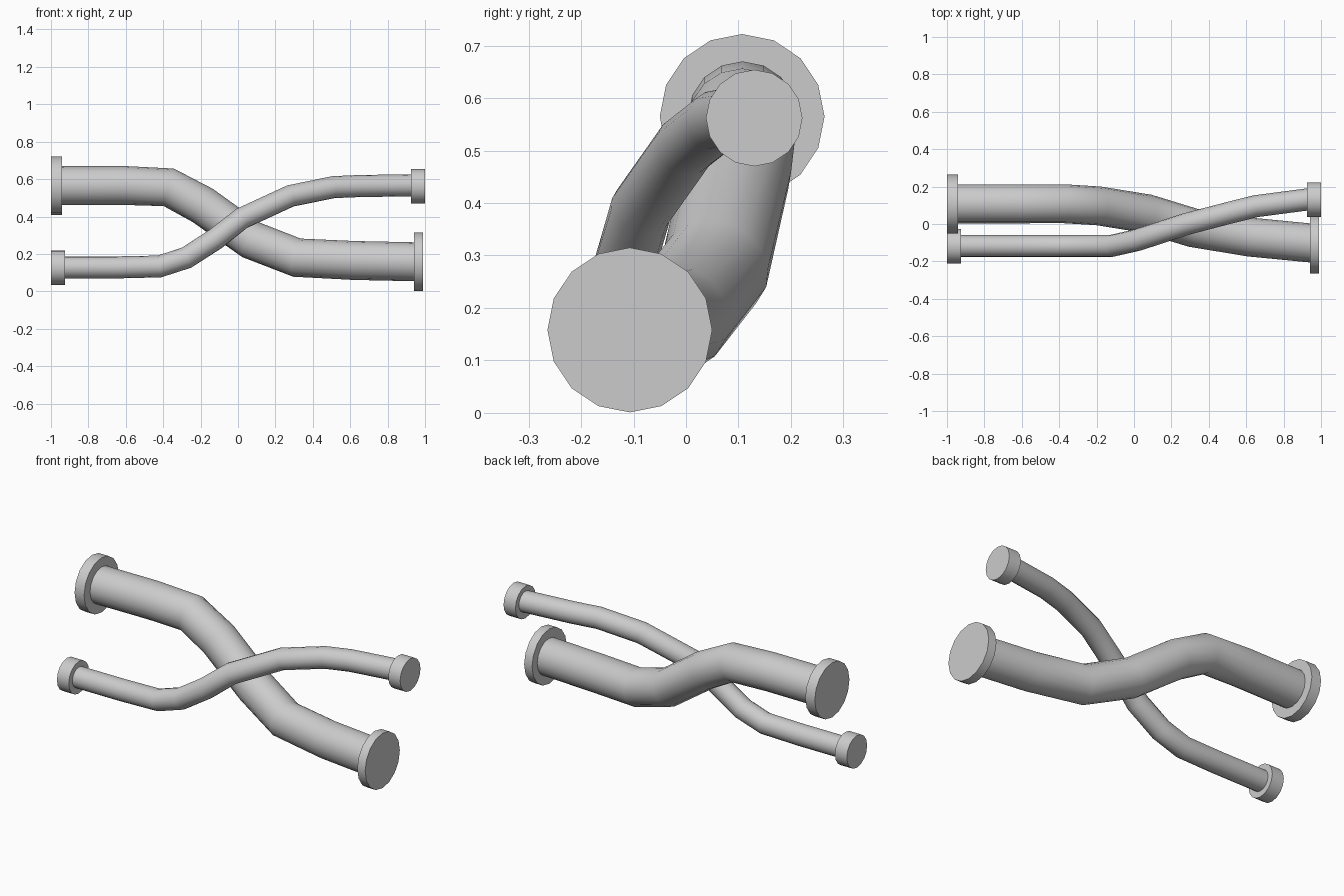
import bpy, bmesh, math
from mathutils import Vector

cube = bpy.data.objects.get("Cube")
if cube:
    bpy.data.objects.remove(cube, do_unlink=True)

SIDES = 16
metal = bpy.data.materials.new("grey_metal")
metal.use_nodes = True
GREY = (0.6, 0.6, 0.6, 1)
metal.diffuse_color = GREY
metal.node_tree.nodes["Principled BSDF"].inputs["Base Color"].default_value = GREY


def sweep(name, path, radius):
    """Sweep a round section along a path and close both ends."""
    points = [Vector(p) for p in path]
    bm = bmesh.new()
    rings = []
    for i, point in enumerate(points):
        # The section faces the average of its two neighbouring directions
        before = (point - points[i - 1]).normalized() if i else Vector()
        after = (points[i + 1] - point).normalized() if i + 1 < len(points) else Vector()
        tangent = (before + after).normalized()
        side = tangent.cross(Vector((0, 0, 1))).normalized()
        up = side.cross(tangent)
        ring = []
        for k in range(SIDES):
            a = math.tau * k / SIDES
            ring.append(bm.verts.new(point + radius * (math.cos(a) * up + math.sin(a) * side)))
        rings.append(ring)
    for r, s in zip(rings, rings[1:]):
        for k in range(SIDES):
            n = (k + 1) % SIDES
            bm.faces.new((r[k], r[n], s[n], s[k]))
    bm.faces.new(rings[0])
    bm.faces.new(rings[-1])
    bmesh.ops.recalc_face_normals(bm, faces=bm.faces)
    mesh = bpy.data.meshes.new(name)
    bm.to_mesh(mesh)
    bm.free()
    mesh.materials.append(metal)
    obj = bpy.data.objects.new(name, mesh)
    bpy.context.collection.objects.link(obj)
    bpy.ops.object.select_all(action="DESELECT")
    obj.select_set(True)
    bpy.context.view_layer.objects.active = obj
    bpy.ops.object.shade_smooth_by_angle(angle=math.radians(40))


def flange(name, x0, x1, y, z, radius):
    sweep(name, [(x0, y, z), (x1, y, z)], radius)


# Wide pipe, descending towards the front
sweep("wide_pipe", [
    (-0.95, 0.108, 0.565), (-0.61, 0.108, 0.566), (-0.37, 0.108, 0.556),
    (-0.19, 0.097, 0.46), (0.07, 0.055, 0.275), (0.315, -0.02, 0.18),
    (0.62, -0.07, 0.165), (0.95, -0.102, 0.158)], 0.104)
flange("wide_flange_right", -1.0, -0.94, 0.107, 0.565, 0.157)
flange("wide_flange_left", 0.94, 0.99, -0.107, 0.158, 0.157)

# Narrow pipe, rising towards the back and crossing in front
sweep("narrow_pipe", [
    (-0.94, -0.118, 0.128), (-0.65, -0.118, 0.128), (-0.42, -0.118, 0.133),
    (-0.275, -0.118, 0.18), (-0.12, -0.117, 0.28), (0.02, -0.085, 0.39),
    (0.28, 0.0, 0.51), (0.51, 0.06, 0.557), (0.65, 0.095, 0.563),
    (0.94, 0.133, 0.567)], 0.059)
flange("narrow_flange_right", -1.0, -0.925, -0.118, 0.127, 0.092)
flange("narrow_flange_left", 0.925, 1.0, 0.13, 0.562, 0.092)
